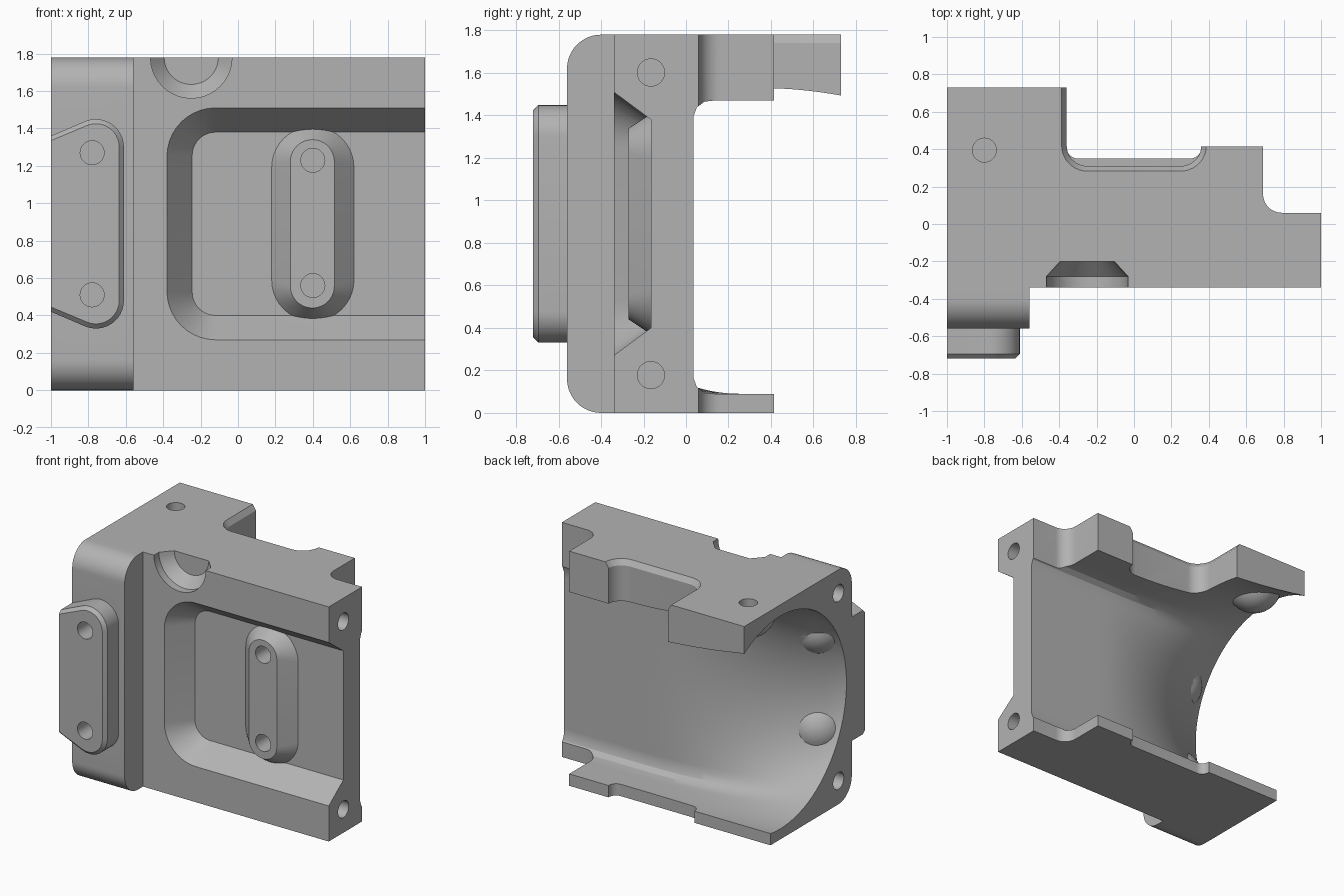
import bpy, bmesh
from math import sin, cos, radians, hypot
from mathutils import Vector

if "Cube" in bpy.data.objects:
    bpy.data.objects.remove(bpy.data.objects["Cube"], do_unlink=True)

metal = bpy.data.materials.new("plain_grey")
metal.use_nodes = True
grey = (0.45, 0.45, 0.45, 1)
metal.diffuse_color = grey
metal.node_tree.nodes["Principled BSDF"].inputs["Base Color"].default_value = grey

H = 1.78  # overall height
PLACE = {"X": lambda u, v, w: (w, u, v),
         "Y": lambda u, v, w: (u, w, v),
         "Z": lambda u, v, w: (u, v, w)}


def loft(name, axis, sections):
    """Solid skinned over (position, outline) sections stacked along an axis."""
    bm = bmesh.new()
    rings = [[bm.verts.new(PLACE[axis](u, v, w)) for u, v in pts] for w, pts in sections]
    n = len(rings[0])
    for a, b in zip(rings, rings[1:]):
        for i in range(n):
            j = (i + 1) % n
            bm.faces.new((a[i], a[j], b[j], b[i]))
    bm.faces.new(rings[0][::-1])
    bm.faces.new(rings[-1])
    bmesh.ops.recalc_face_normals(bm, faces=bm.faces)
    mesh = bpy.data.meshes.new(name)
    bm.to_mesh(mesh)
    bm.free()
    mesh.materials.append(metal)
    ob = bpy.data.objects.new(name, mesh)
    bpy.context.collection.objects.link(ob)
    return ob


def prism(name, axis, w0, w1, pts):
    return loft(name, axis, [(w0, pts), (w1, pts)])


def arc(cu, cv, r, a0, a1, n=12):
    return [(cu + r * cos(radians(a0 + (a1 - a0) * i / n)),
             cv + r * sin(radians(a0 + (a1 - a0) * i / n))) for i in range(n + 1)]


def circle(cu, cv, r, n=40):
    return arc(cu, cv, r, 0, 360, n)[:-1]


def rounded(u0, u1, v0, v1, r, n=10):
    return (arc(u1 - r, v1 - r, r, 0, 90, n) + arc(u0 + r, v1 - r, r, 90, 180, n)
            + arc(u0 + r, v0 + r, r, 180, 270, n) + arc(u1 - r, v0 + r, r, 270, 360, n))


def combine(target, tool, operation):
    mod = target.modifiers.new("combine", "BOOLEAN")
    mod.operation, mod.solver, mod.object = operation, "EXACT", tool
    bpy.context.view_layer.objects.active = target
    bpy.ops.object.modifier_apply(modifier=mod.name)
    bpy.data.objects.remove(tool, do_unlink=True)


def resample(pts, n):
    """Spread n points evenly along an open path."""
    pts = [Vector(p) for p in pts]
    dist = [0]
    for a, b in zip(pts, pts[1:]):
        dist.append(dist[-1] + (b - a).length)
    out, k = [], 0
    for i in range(n):
        d = dist[-1] * i / (n - 1)
        while k < len(pts) - 2 and dist[k + 1] < d:
            k += 1
        out.append(pts[k].lerp(pts[k + 1], (d - dist[k]) / (dist[k + 1] - dist[k])))
    return out


# Main slab with the stepped rear outline
outline = ([(-1, -0.34), (1, -0.34), (1, 0.06)] + arc(0.79, 0.16, 0.1, 270, 180)
           + [(0.69, 0.415), (-0.36, 0.415), (-0.36, 0.73), (-1, 0.73)])
body = prism("bracket_body", "Z", 0, H, outline)

# Thick end block with rounded front edges
side = [(-0.2, 0), (-0.2, H)] + arc(-0.4, H - 0.16, 0.16, 90, 180) + arc(-0.4, 0.16, 0.16, 180, 270)
combine(body, prism("end_block", "X", -1, -0.56, side), "UNION")

# Shorter lower flange
low = [(-1.2, 0.415), (-0.3, 0.415), (-0.3, 1), (-1.2, 1)]
combine(body, prism("lower_trim", "Z", -0.1, 1.2, low), "DIFFERENCE")

# Rear recesses in the lower and upper plates, the upper one chamfered
combine(body, prism("lower_recess", "Z", -0.1, 0.8, rounded(-0.36, 0.36, 0.35, 1, 0.06)), "DIFFERENCE")
recess = [(z, rounded(-0.36 - e, 0.36 + e, 0.31 - e, 1, 0.11 + e))
          for z, e in ((0.7, 0), (H - 0.04, 0), (H, 0.027), (H + 0.1, 0.027))]
combine(body, loft("upper_recess", "Z", recess), "DIFFERENCE")

# Flared bore: box channel at one end blending to a round arch at the other
N = 72
channel = resample([(1, 1.47)] + arc(0.115, 1.39, 0.08, 90, 180) + arc(0.115, 0.17, 0.08, 180, 270)
                   + [(1, 0.09)], N)
arch = resample(arc(0.3, 0.89, 0.81, 30, 330, 120), N)
sections = []
for i in range(33):
    x = 1.1 - 2.2 * i / 32
    f = min(1, max(0, (0.3 - x) / 1.3)) ** 2
    sections.append((x, [tuple(a.lerp(b, f)) for a, b in zip(channel, arch)]))
bore = loft("bore", "X", sections)

# Domes left standing in the bore behind the fixing holes
for centre in ((-0.78, -0.47, 0.51), (-0.78, -0.47, 1.27), (-0.8, 0.4, 1.73)):
    bpy.ops.mesh.primitive_uv_sphere_add(segments=40, ring_count=20, radius=0.2, location=centre)
    combine(bore, bpy.context.object, "DIFFERENCE")
combine(body, bore, "DIFFERENCE")

# Front pocket with sloping walls, open at one end
outer = rounded(-0.38, 1.5, 0.27, 1.51, 0.26)
floor = rounded(-0.245, 1.5, 0.40, 1.38, 0.125)
combine(body, loft("pocket", "Y", [(-0.5, outer), (-0.34, outer), (-0.165, floor)]), "DIFFERENCE")

# Tapered boss on the pocket floor
boss = [(-0.12, rounded(0.18, 0.62, 0.37, 1.41, 0.219)),
        (-0.165, rounded(0.18, 0.62, 0.37, 1.41, 0.219)),
        (-0.27, rounded(0.28, 0.515, 0.44, 1.34, 0.117))]
combine(body, loft("pocket_boss", "Y", boss), "UNION")


# Chamfered mounting pad on the end block
def pad(e):
    lower = [(-1, 0.42 + e)] + arc(-0.76, 0.48, 0.15 - e, -114, 0)
    return lower + [(u, H - v) for u, v in reversed(lower)]


combine(body, loft("mounting_pad", "Y", [(-0.5, pad(0)), (-0.695, pad(0)), (-0.72, pad(0.025))]), "UNION")

# Stepped half-round notch in the upper front edge
notch = [(y, circle(-0.25, H, r)) for y, r in ((-0.4, 0.218), (-0.28, 0.218), (-0.2, 0.145))]
combine(body, loft("notch", "Y", notch), "DIFFERENCE")

# Blind fixing holes: axis, centre, start and end
holes = [("Z", -0.8, 0.395, H - 0.17, H + 0.1)]
for u, lo, hi, depth in ((-0.78, 0.51, 1.27, -0.48), (0.4, 0.56, 1.23, -0.08)):
    holes += [("Y", u, v, -0.9, depth) for v in (lo, hi)]
for v in (0.178, 1.602):
    holes += [("X", -0.165, v, 0.75, 1.1), ("X", -0.4, v, -1.1, -0.75)]
for axis, u, v, w0, w1 in holes:
    combine(body, prism("hole", axis, w0, w1, circle(u, v, 0.064, 28)), "DIFFERENCE")

# Smooth curved faces, keep machined edges sharp
bpy.ops.object.select_all(action="DESELECT")
body.select_set(True)
bpy.context.view_layer.objects.active = body
bpy.ops.object.shade_smooth_by_angle(angle=radians(28))
